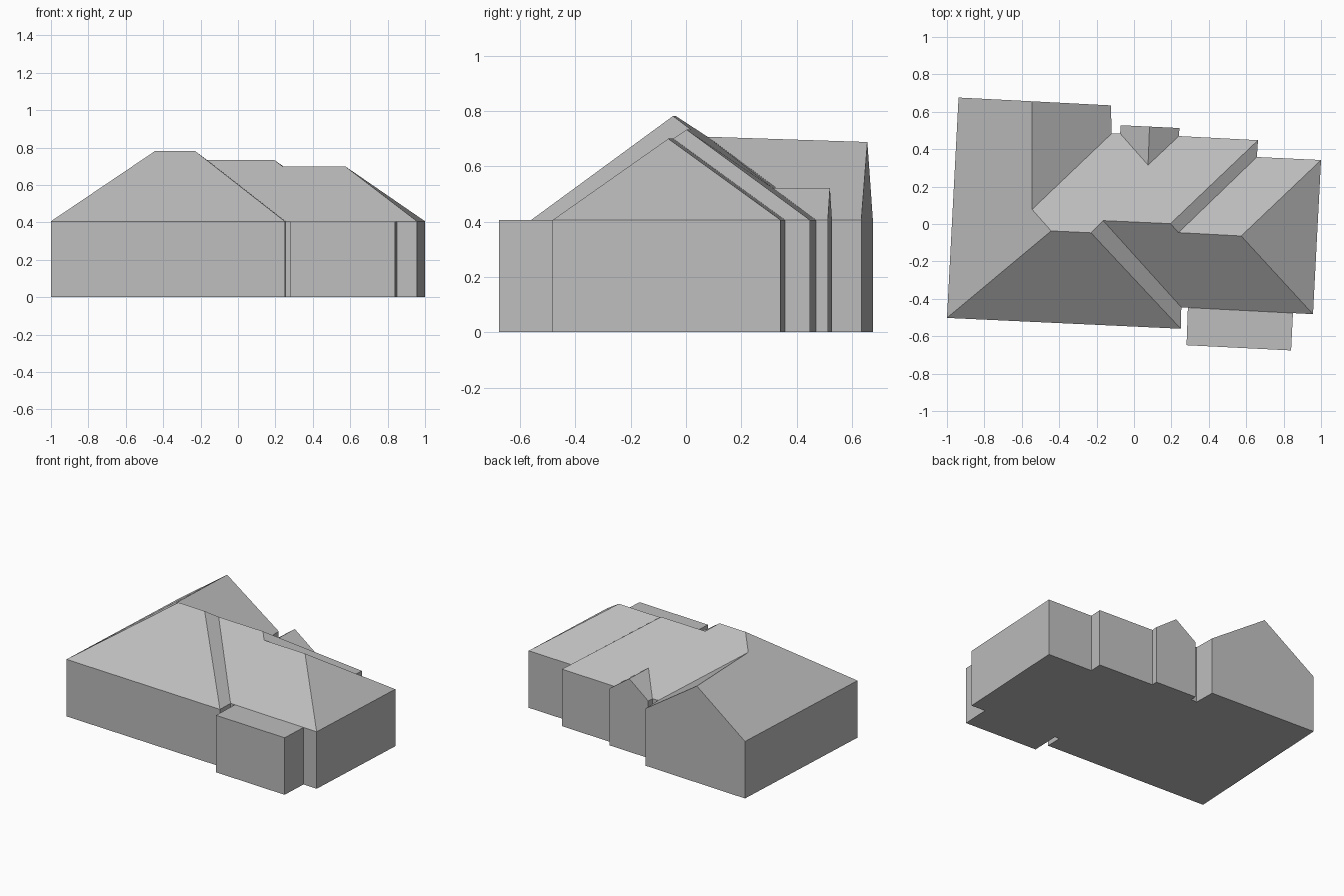
import bpy
import bmesh

cube = bpy.data.objects.get("Cube")
if cube:
    bpy.data.objects.remove(cube)

EAVE = 0.406

plaster = bpy.data.materials.new("mid_grey")
plaster.use_nodes = True
grey = (0.51, 0.51, 0.51, 1)
plaster.diffuse_color = grey
plaster.node_tree.nodes["Principled BSDF"].inputs["Base Color"].default_value = grey


def make_object(name, bm):
    mesh = bpy.data.meshes.new(name)
    bm.to_mesh(mesh)
    bm.free()
    mesh.materials.append(plaster)
    obj = bpy.data.objects.new(name, mesh)
    bpy.context.collection.objects.link(obj)
    return obj


def make_walls(name, outline, peaks=None, flat_top=False):
    """Walls on a counter-clockwise outline; peaks turn a wall into a gable."""
    bm = bmesh.new()
    low = [bm.verts.new((x, y, 0)) for x, y in outline]
    high = [bm.verts.new((x, y, EAVE)) for x, y in outline]
    for i in range(len(outline)):
        j = (i + 1) % len(outline)
        loop = [low[i], low[j], high[j]]
        if peaks and i in peaks:
            loop.append(bm.verts.new(peaks[i]))
        bm.faces.new(loop + [high[i]])
    bm.faces.new(low[::-1])
    if flat_top:
        bm.faces.new(high)
    return make_object(name, bm)


def make_roof(name, points, slopes):
    """Roof slopes given by point names, all turned upwards."""
    bm = bmesh.new()
    verts = {key: bm.verts.new(co) for key, co in points.items()}
    for slope in slopes:
        face = bm.faces.new([verts[key] for key in slope.split()])
        face.normal_update()
        if face.normal.z < 0:
            face.normal_flip()
    return make_object(name, bm)


# House outline, corner by corner from the front right
corners = {
    "A": (-1.0, -0.502), "B": (0.25, -0.56), "C": (0.253, -0.445),
    "D": (0.957, -0.482), "E": (1.0, 0.342), "F": (0.657, 0.358),
    "G": (0.663, 0.448), "H": (0.24, 0.47), "I": (0.243, 0.513),
    "J": (-0.072, 0.528), "K": (-0.074, 0.484), "L": (-0.12, 0.483),
    "M": (-0.123, 0.634), "N": (-0.938, 0.676),
}

# Ridge ends and gable peaks
ridges = {
    "main_r": (-0.443, -0.037, 0.782), "main_l": (-0.23, -0.047, 0.782),
    "mid_r": (-0.165, 0.018, 0.733), "mid_l": (0.195, 0.002, 0.733),
    "low_r": (0.238, -0.046, 0.7), "low_l": (0.573, -0.064, 0.7),
    "wing_in": (-0.545, 0.078, 0.707), "wing_end": (-0.545, 0.656, 0.688),
    "dormer_in": (0.075, 0.315, 0.521), "dormer_end": (0.083, 0.5206, 0.521),
}

# Walls with the two rear gables
names = list(corners)
make_walls("house_walls", list(corners.values()),
           {names.index("M"): ridges["wing_end"],
            names.index("I"): ridges["dormer_end"]})

# Hipped roof with stepped ridges, rear wing and small rear gable
points = {key: (x, y, EAVE) for key, (x, y) in corners.items()}
points.update(ridges)
make_roof("hipped_roof", points, [
    "A B main_l main_r",
    "B C mid_r main_l",
    "C D low_l low_r mid_l mid_r",
    "D E low_l",
    "E F low_r low_l",
    "F G mid_l low_r",
    "G H dormer_in K L wing_in main_r main_l mid_r mid_l",
    "H I dormer_end dormer_in",
    "J K dormer_in dormer_end",
    "L M wing_end wing_in",
    "N A main_r wing_in wing_end",
])

# Flat-topped front extension
make_walls("front_extension",
           [(0.281, -0.648), (0.84, -0.676), (0.85, -0.476), (0.288, -0.447)],
           flat_top=True)
